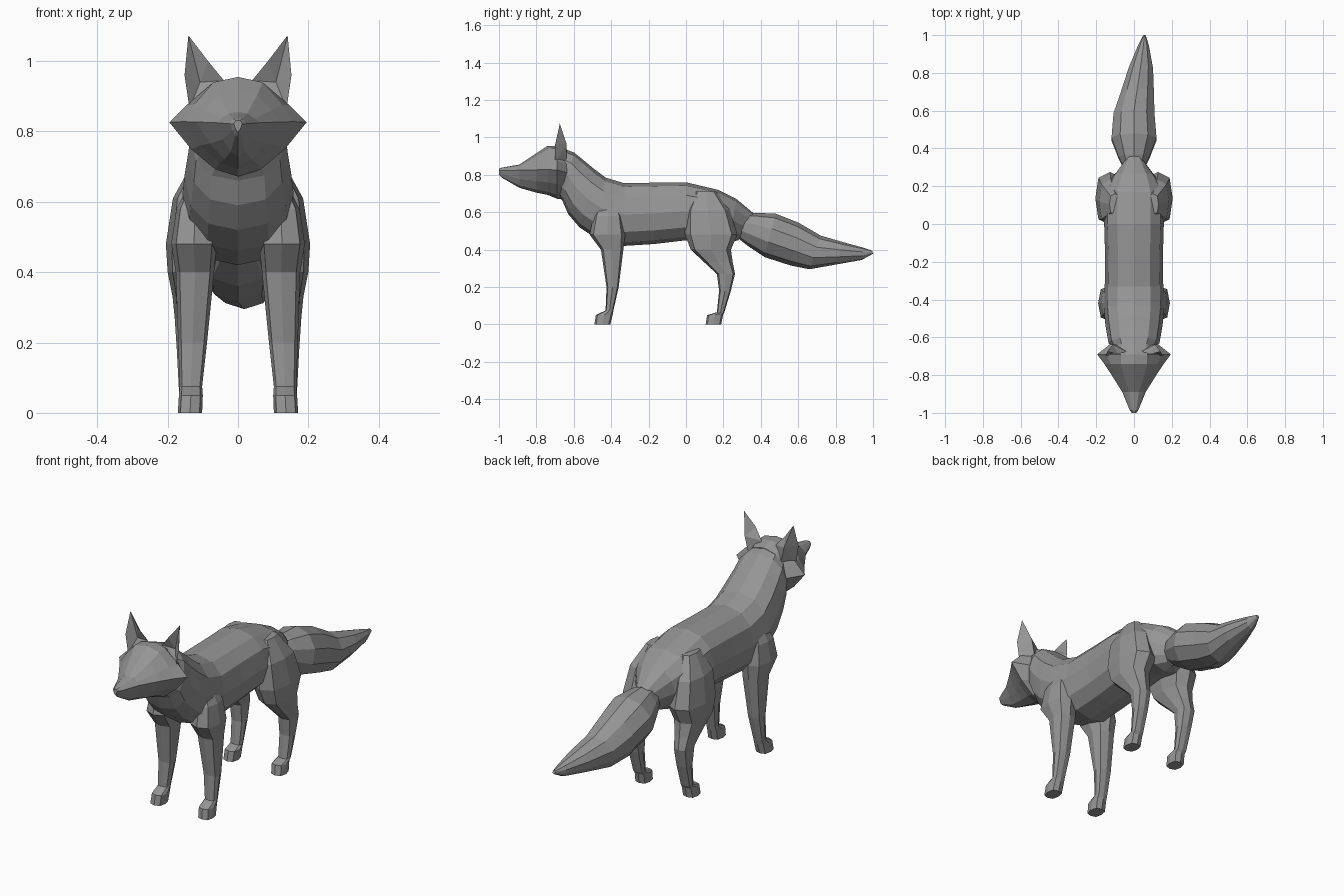
import bpy, bmesh, math
from mathutils import Vector

if "Cube" in bpy.data.objects:
    bpy.data.objects.remove(bpy.data.objects["Cube"])

fur = bpy.data.materials.new("grey fur")
fur.diffuse_color = (0.3, 0.3, 0.3, 1)
fur.use_nodes = True
fur.node_tree.nodes["Principled BSDF"].inputs["Base Color"].default_value = fur.diffuse_color


def finish(name, bm, mirror=False):
    bmesh.ops.recalc_face_normals(bm, faces=bm.faces)
    me = bpy.data.meshes.new(name)
    bm.to_mesh(me)
    bm.free()
    me.materials.append(fur)
    ob = bpy.data.objects.new(name, me)
    bpy.context.collection.objects.link(ob)
    if mirror:
        ob.modifiers.new("mirror", 'MIRROR')
    return ob


def loft(name, rings, mirror=False):
    """Skin a list of closed point rings and cap both ends."""
    bm = bmesh.new()
    loops = [[bm.verts.new(p) for p in r] for r in rings]
    n = len(loops[0])
    for a, b in zip(loops, loops[1:]):
        for i in range(n):
            j = (i + 1) % n
            bm.faces.new((a[i], a[j], b[j], b[i]))
    bm.faces.new(loops[0][::-1])
    bm.faces.new(loops[-1])
    return finish(name, bm, mirror)


def oval(centre, u, v, n, power=0.85):
    """Rounded ring with half axes u and v; lower power is boxier."""
    pts = []
    for i in range(n):
        a = 2 * math.pi * i / n
        c, s = math.cos(a), math.sin(a)
        c = math.copysign(abs(c) ** power, c) if abs(c) > 1e-6 else 0
        s = math.copysign(abs(s) ** power, s) if abs(s) > 1e-6 else 0
        pts.append(centre + u * c + v * s)
    return pts


def upright(ty, tz, by, bz, w, cx=0, n=12, power=0.85):
    """Ring spanning a top point, a bottom point and a half width."""
    top, bot = Vector((cx, ty, tz)), Vector((cx, by, bz))
    return oval((top + bot) / 2, (top - bot) / 2, Vector((w, 0, 0)), n, power)


# Torso and neck: top y, top z, bottom y, bottom z, half width
torso = [
    (.36, .595, .28, .45, .05), (.27, .67, .23, .44, .115),
    (.17, .72, .16, .45, .16), (0, .76, 0, .45, .158),
    (-.17, .758, -.17, .43, .153), (-.33, .755, -.33, .42, .155),
    (-.43, .785, -.48, .46, .158), (-.49, .83, -.57, .52, .152),
    (-.55, .88, -.63, .59, .142), (-.60, .92, -.66, .66, .135),
    (-.67, .945, -.69, .70, .10),
]
loft("torso", [upright(*s) for s in torso])

# Tail: same order plus sideways offset
tail = [
    (.30, .59, .28, .46, .055, 0), (.37, .597, .33, .42, .085, 0),
    (.48, .592, .42, .36, .125, 0), (.60, .545, .56, .315, .114, 0),
    (.72, .475, .66, .295, .092, .018), (.84, .44, .80, .32, .068, .036),
    (.95, .41, .94, .345, .03, .05), (.995, .395, 1.0, .378, .008, .055),
]
loft("tail", [upright(*s, n=10, power=1) for s in tail])


# Head: y, top z, cheek z, bottom z, half width, crown width
def head_ring(y, tz, cz, bz, w, cw):
    half = [(0, tz), (cw, tz - .12 * (tz - cz)),
            ((cw + w) * .55, cz + .38 * (tz - cz)), (w, cz),
            (w * .68, cz + .5 * (bz - cz)), (w * .33, cz + .87 * (bz - cz))]
    left = [(-x, z) for x, z in half[:0:-1]]
    return [Vector((x, y, z)) for x, z in half + [(0, bz)] + left]


head = [
    (-1.0, .832, .822, .80, .012, .006), (-.985, .838, .822, .785, .023, .012),
    (-.89, .855, .825, .73, .062, .026), (-.80, .915, .827, .705, .118, .055),
    (-.74, .955, .828, .693, .158, .07), (-.69, .955, .826, .672, .195, .07),
    (-.635, .935, .81, .67, .125, .065),
]
loft("head", [head_ring(*s) for s in head])

# Ears: cupped front and ridged back
bm = bmesh.new()
inner, mid_in, tip, mid_out, outer, cup, back, base = [bm.verts.new(p) for p in (
    (.04, -.675, .945), (.085, -.69, 1.0), (.141, -.675, 1.073),
    (.152, -.70, .96), (.138, -.70, .865), (.108, -.665, .94),
    (.112, -.638, .965), (.09, -.64, .87))]
rim = [inner, mid_in, tip, mid_out, outer]
for a, b in zip(rim, rim[1:]):
    bm.faces.new((a, b, cup))
    bm.faces.new((b, a, back))
bm.faces.new((outer, inner, cup))
bm.faces.new((inner, base, back))
bm.faces.new((base, outer, back))
bm.faces.new((inner, outer, base))
finish("ears", bm, True)


# Legs: z, front y, back y, inner x, outer x
def leg_ring(z, yf, yb, xi, xo):
    c = Vector(((xi + xo) / 2, (yf + yb) / 2, z))
    return oval(c, Vector(((xo - xi) / 2, 0, 0)), Vector((0, (yb - yf) / 2, 0)), 8, 0.7)


front_leg = [
    (.67, -.45, -.38, .08, .13), (.58, -.495, -.34, .07, .175),
    (.48, -.515, -.325, .06, .19), (.40, -.455, -.335, .068, .177),
    (.20, -.425, -.36, .088, .17), (.075, -.43, -.388, .102, .166),
    (.05, -.482, -.392, .10, .168), (0, -.49, -.405, .102, .171),
]
hind_leg = [
    (.71, .05, .16, .07, .13), (.61, .0, .235, .06, .185),
    (.48, -.005, .275, .05, .205), (.40, .025, .24, .07, .20),
    (.33, .10, .25, .088, .186), (.27, .165, .262, .098, .18),
    (.18, .177, .24, .10, .174), (.065, .165, .205, .104, .168),
    (.05, .113, .198, .10, .168), (0, .105, .188, .102, .171),
]
loft("front_legs", [leg_ring(*s) for s in front_leg], True)
loft("hind_legs", [leg_ring(*s) for s in hind_leg], True)
